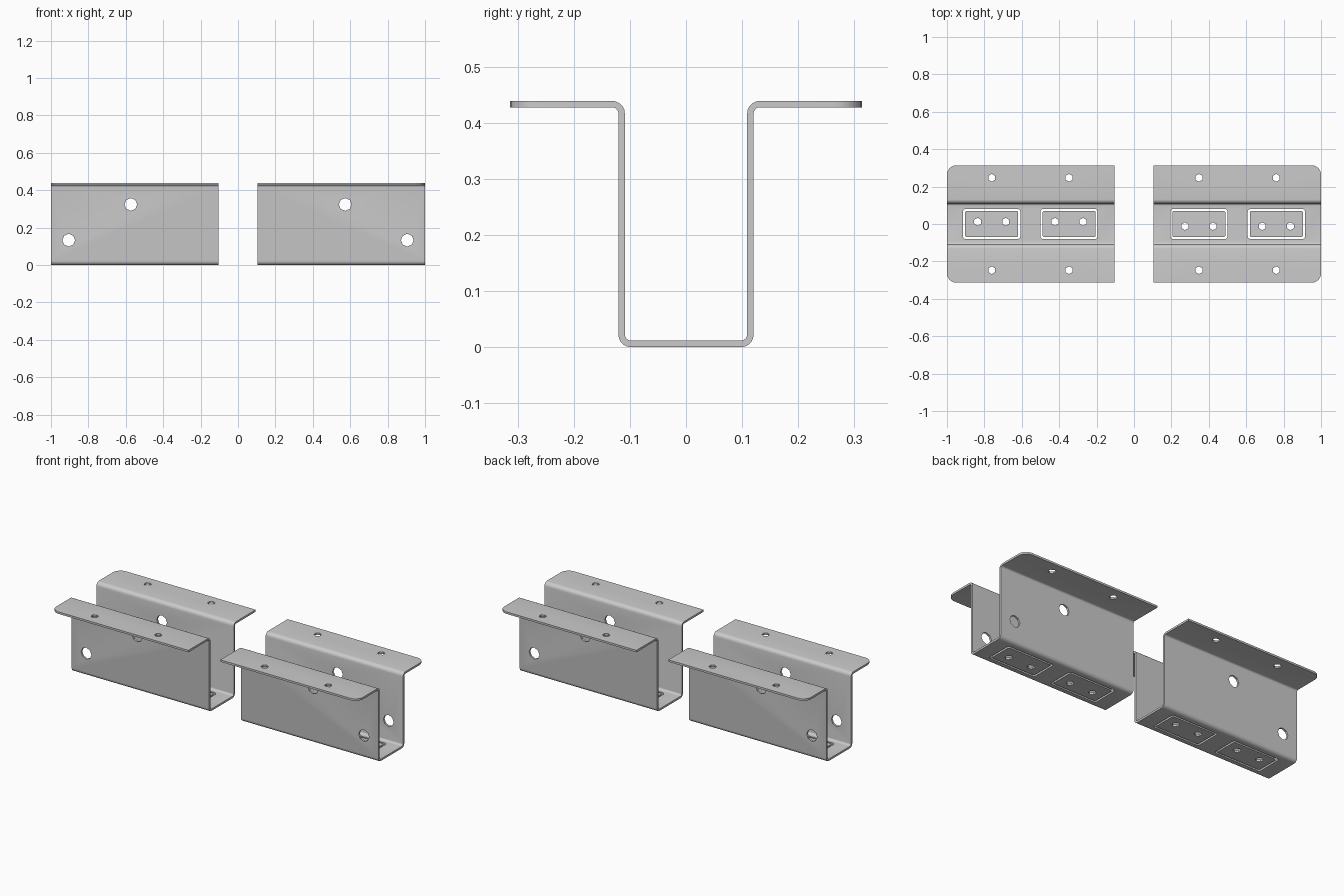
import bpy, bmesh
from math import cos, sin, pi, radians

if "Cube" in bpy.data.objects:
    bpy.data.objects.remove(bpy.data.objects["Cube"])

X0, X1 = -1.0, -0.104            # bracket ends
H, T, WEB, FLANGE = 0.439, 0.0115, 0.1205, 0.3135
R_IN, R_OUT = 0.011, 0.0225      # bend radii
PLATES = (-0.761, -0.347)        # plate centres in x


def arc(cx, cy, r, a0, a1, n=5):
    angles = [radians(a0 + (a1 - a0) * i / n) for i in range(n + 1)]
    return [(cx + r * cos(a), cy + r * sin(a)) for a in angles]


def circle(cx, cy, r, n):
    return arc(cx, cy, r, 90, 450 - 360 / n, n - 1)


def rounded_rect(cx, cy, hx, hy, r):
    pts = []
    for sx, sy, a in ((1, 1, 0), (-1, 1, 90), (-1, -1, 180), (1, -1, 270)):
        pts += arc(cx + sx * (hx - r), cy + sy * (hy - r), r, a, a + 90, 4)
    return pts


def prism(bm, pts, lo, hi, place):
    a = [bm.verts.new(place(u, v, lo)) for u, v in pts]
    b = [bm.verts.new(place(u, v, hi)) for u, v in pts]
    bm.faces.new(a[::-1])
    bm.faces.new(b)
    for i in range(len(pts)):
        j = (i + 1) % len(pts)
        bm.faces.new((a[i], a[j], b[j], b[i]))


def along_x(u, v, w): return (w, u, v)
def along_y(u, v, w): return (u, w, v)
def along_z(u, v, w): return (u, v, w)


def finish(bm, name):
    bmesh.ops.recalc_face_normals(bm, faces=bm.faces[:])
    me = bpy.data.meshes.new(name)
    bm.to_mesh(me)
    bm.free()
    ob = bpy.data.objects.new(name, me)
    bpy.context.collection.objects.link(ob)
    return ob


def activate(ob):
    bpy.ops.object.select_all(action='DESELECT')
    ob.select_set(True)
    bpy.context.view_layer.objects.active = ob


def cut_and_smooth(ob, cutter):
    activate(ob)
    mod = ob.modifiers.new("holes", 'BOOLEAN')
    mod.operation, mod.solver, mod.object = 'DIFFERENCE', 'EXACT', cutter
    bpy.ops.object.modifier_apply(modifier=mod.name)
    bpy.data.objects.remove(cutter)
    activate(ob)
    bpy.ops.object.shade_smooth_by_angle(angle=radians(30))


# Hat channel: half profile mirrored across y, then extruded along x
lo_y, hi_y, hi_z = WEB - R_OUT, WEB + R_IN, H - T - R_IN
half = (arc(lo_y, R_OUT, R_OUT, -90, 0) + arc(hi_y, hi_z, R_IN, 180, 90)
        + [(FLANGE, H - T), (FLANGE, H)]
        + arc(hi_y, hi_z, R_OUT, 90, 180) + arc(lo_y, R_OUT, R_IN, 0, -90))
profile = half + [(-y, z) for y, z in reversed(half)]
bm = bmesh.new()
prism(bm, profile, X0, X1, along_x)
corners = [e for e in bm.edges
           if all(abs(v.co.x - X0) < 1e-5 and abs(abs(v.co.y) - FLANGE) < 1e-5
                  for v in e.verts)]
bmesh.ops.bevel(bm, geom=corners, offset=0.05, offset_type='OFFSET',
                segments=6, profile=0.5, affect='EDGES')
channel = finish(bm, "left_channel")

# Channel openings: flange bolt holes, web holes, floor windows
bm = bmesh.new()
for x in PLATES:
    for y in (-0.247, 0.247):
        prism(bm, circle(x, y, 0.021, 6), H - 0.05, H + 0.05, along_z)
    prism(bm, rounded_rect(x, 0, 0.153, 0.08, 0.014), -0.05, 0.05, along_z)
for x, z in ((-0.573, 0.324), (-0.905, 0.133)):
    prism(bm, circle(x, z, 0.034, 8), -0.2, 0.2, along_y)
cut_and_smooth(channel, finish(bm, "channel_cutter"))
parts = [channel]

# Loose base plates sitting in the floor windows
for i, x in enumerate(PLATES):
    bm = bmesh.new()
    prism(bm, rounded_rect(x, 0, 0.142, 0.069, 0.008), 0, T, along_z)
    plate = finish(bm, f"left_base_plate_{i + 1}")
    bm = bmesh.new()
    for dx in (-0.075, 0.075):
        prism(bm, circle(x + dx, 0.012, 0.021, 6), -0.05, 0.05, along_z)
    cut_and_smooth(plate, finish(bm, "plate_cutter"))
    parts.append(plate)

# Right bracket: the left one turned half a turn
for ob in parts:
    twin = ob.copy()
    twin.data = ob.data.copy()
    twin.name = ob.name.replace("left", "right")
    twin.rotation_euler.z = pi
    bpy.context.collection.objects.link(twin)
